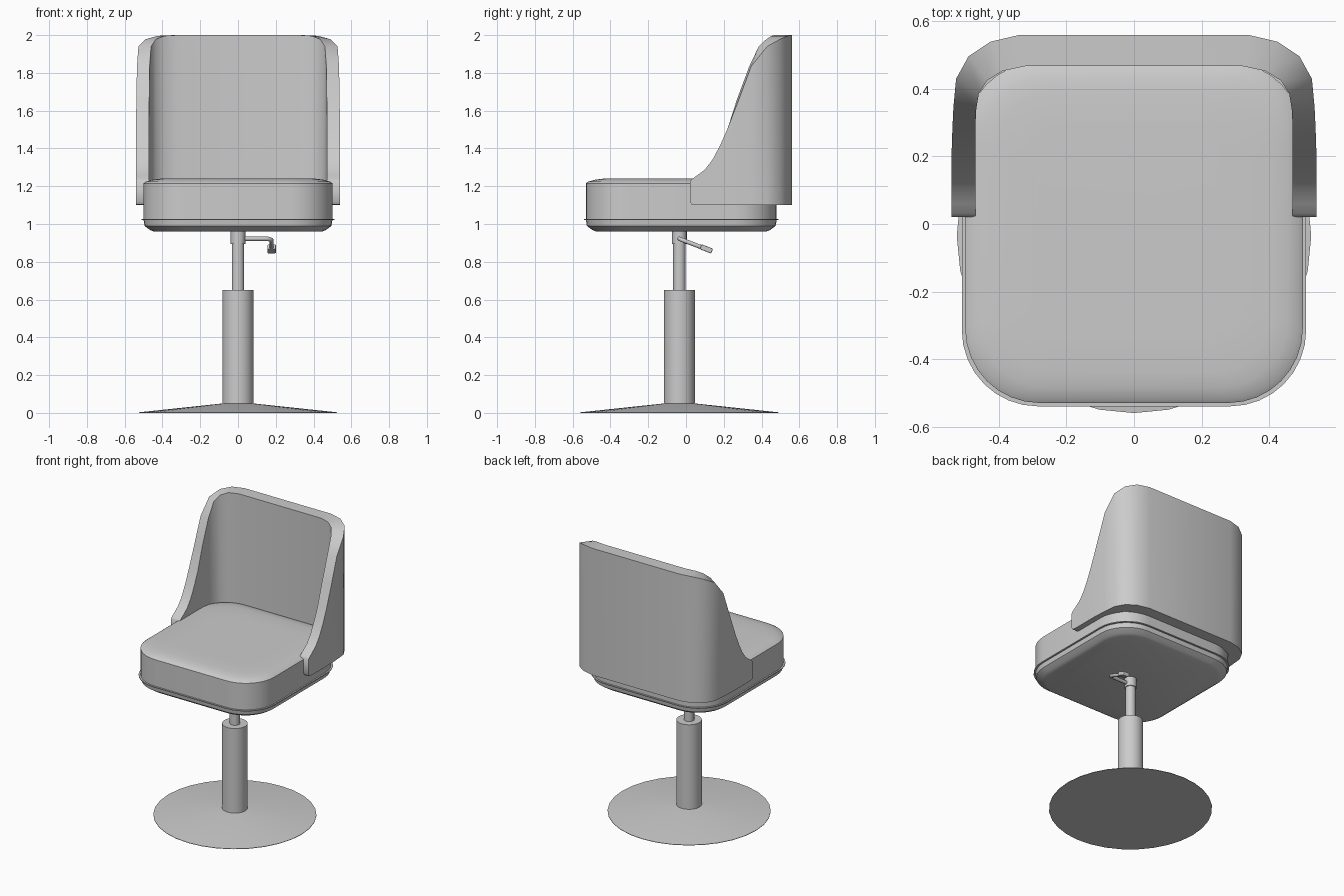
import bpy, bmesh, math
from mathutils import Vector

if "Cube" in bpy.data.objects:
    bpy.data.objects.remove(bpy.data.objects["Cube"])

CY = -0.035  # column axis


def make_object(name, rings, closed_loft=False, angle=35):
    """Skin a list of equal-length vertex rings and cap the ends."""
    bm = bmesh.new()
    vr = [[bm.verts.new(p) for p in ring] for ring in rings]
    n = len(vr[0])
    for a, b in zip(vr, vr[1:]):
        for i in range(n):
            j = (i + 1) % n
            bm.faces.new((a[i], a[j], b[j], b[i]))
    bm.faces.new(vr[0][::-1])
    bm.faces.new(vr[-1])
    bmesh.ops.recalc_face_normals(bm, faces=bm.faces[:])
    mesh = bpy.data.meshes.new(name)
    bm.to_mesh(mesh)
    bm.free()
    ob = bpy.data.objects.new(name, mesh)
    bpy.context.collection.objects.link(ob)
    smooth(ob, angle)
    return ob


def smooth(ob, angle=35):
    bpy.ops.object.select_all(action='DESELECT')
    ob.select_set(True)
    bpy.context.view_layer.objects.active = ob
    bpy.ops.object.shade_smooth_by_angle(angle=math.radians(angle))


def turned(name, profile, sides=32):
    """Round part on the column axis from (radius, z) pairs."""
    ang = [2 * math.pi * i / sides for i in range(sides)]
    return make_object(name, [[(r * math.cos(a), CY + r * math.sin(a), z) for a in ang]
                              for r, z in profile])


def rounded_rect(z, inset, hx=0.5, y0=-0.53, y1=0.48, radius=0.22, steps=8):
    r = radius - inset * 0.5
    cx, cy = hx - inset - r, (y1 - y0) / 2 - inset - r
    mid = (y0 + y1) / 2
    pts = []
    for k, (sx, sy) in enumerate([(1, 1), (-1, 1), (-1, -1), (1, -1)]):
        for i in range(steps + 1):
            a = math.pi / 2 * (k + i / steps)
            pts.append((sx * cx + r * math.cos(a), mid + sy * cy + r * math.sin(a), z))
    return pts


# Pedestal
turned("base_disc", [(0.525, 0), (0.525, 0.003), (0.082, 0.05)])
turned("column_sleeve", [(0.082, 0.04), (0.082, 0.65)])
turned("gas_rod", [(0.033, 0.64), (0.033, 0.97)], 20)
turned("rod_collar", [(0.039, 0.895), (0.039, 0.965)], 20)

# Seat: lower pan, thin seam, padded cushion with a softly domed top
make_object("seat_pan", [rounded_rect(z, i) for z, i in
                         [(0.96, 0.055), (0.968, 0.035), (0.99, 0.005), (1.022, 0.0)]])
make_object("seat_seam", [rounded_rect(z, -0.01) for z in (1.021, 1.027)])
make_object("seat_cushion", [rounded_rect(z, i) for z, i in
                             [(1.026, 0.0), (1.215, 0.0), (1.224, 0.012),
                              (1.234, 0.045), (1.24, 0.09), (1.241, 0.2)]])

# Backrest shell: half stations (outer x, y, inner x, y, top z, bottom z)
half = [
    (0.54, 0.020, 0.47, 0.020, 1.225, 1.120),
    (0.54, 0.030, 0.47, 0.030, 1.237, 1.103),
    (0.54, 0.060, 0.47, 0.060, 1.258, 1.10),
    (0.54, 0.100, 0.47, 0.100, 1.288, 1.10),
    (0.54, 0.140, 0.47, 0.140, 1.340, 1.10),
    (0.54, 0.180, 0.47, 0.180, 1.415, 1.10),
    (0.54, 0.220, 0.47, 0.220, 1.505, 1.10),
    (0.538, 0.280, 0.47, 0.270, 1.660, 1.10),
    (0.535, 0.345, 0.468, 0.335, 1.835, 1.10),
    (0.527, 0.430, 0.46, 0.385, 1.940, 1.10),
    (0.490, 0.497, 0.435, 0.425, 1.978, 1.10),
    (0.425, 0.540, 0.39, 0.453, 1.996, 1.10),
    (0.340, 0.560, 0.32, 0.468, 2.0, 1.10),
]
full = half + [(-a, b, -c, d, t, u) for a, b, c, d, t, u in reversed(half)]
make_object("backrest", [[(ox, oy, zb), (ox, oy, zt), (ix, iy, zt), (ix, iy, zb)]
                         for ox, oy, ix, iy, zt, zb in full], angle=40)

# Height lever: bent rod
curve = bpy.data.curves.new("height_lever", 'CURVE')
curve.dimensions = '3D'
curve.bevel_depth = 0.012
curve.bevel_resolution = 2
curve.use_fill_caps = True
path = [(0.0, CY, 0.922), (0.15, CY, 0.922), (0.166, -0.031, 0.92),
        (0.176, -0.018, 0.915), (0.178, 0.0, 0.908), (0.178, 0.09, 0.874)]
sp = curve.splines.new('POLY')
sp.points.add(len(path) - 1)
for p, co in zip(sp.points, path):
    p.co = (*co, 1)
bpy.context.collection.objects.link(bpy.data.objects.new("height_lever", curve))

# Lever paddle
bpy.ops.mesh.primitive_cube_add(size=1, location=(0.178, 0.108, 0.868),
                                rotation=(math.radians(-21), 0, 0))
paddle = bpy.context.object
paddle.name = "lever_paddle"
paddle.scale = (0.046, 0.065, 0.028)
bpy.ops.object.transform_apply(location=False, rotation=False, scale=True)
bev = paddle.modifiers.new("bevel", 'BEVEL')
bev.width = 0.005
bev.segments = 2
